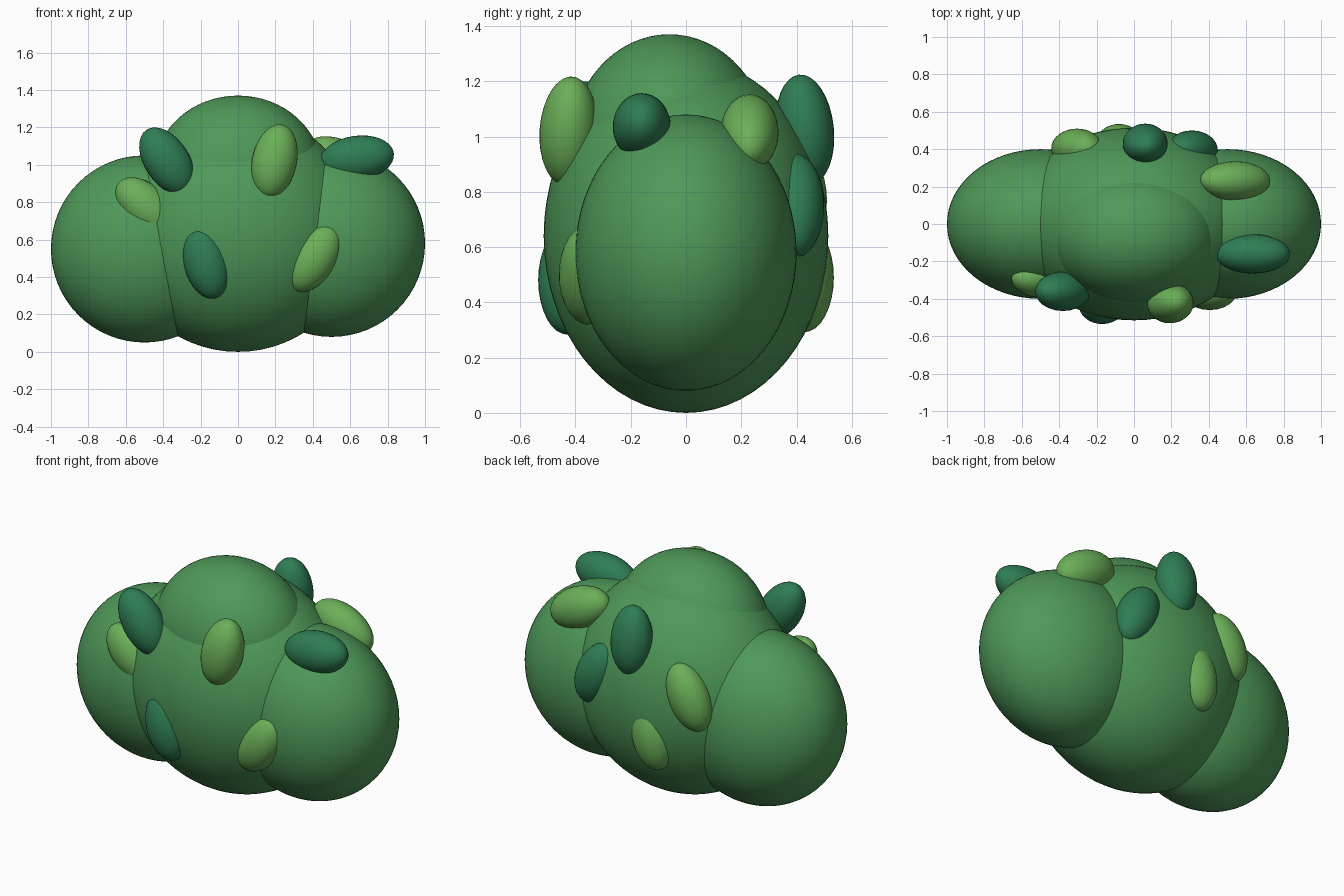
import bpy
from math import radians

cube = bpy.data.objects.get("Cube")
if cube:
    bpy.data.objects.remove(cube, do_unlink=True)


def make_material(name, rgb):
    mat = bpy.data.materials.new(name)
    mat.use_nodes = True
    color = (*rgb, 1.0)
    mat.diffuse_color = color
    bsdf = mat.node_tree.nodes["Principled BSDF"]
    bsdf.inputs["Base Color"].default_value = color
    bsdf.inputs["Roughness"].default_value = 0.8
    return mat


bush_green = make_material("bush green", (0.076, 0.315, 0.098))
dark_green = make_material("dark leaf green", (0.028, 0.205, 0.088))
light_green = make_material("light leaf green", (0.145, 0.43, 0.098))


def ellipsoid(name, center, radii, mat, lean=0, tilt=0, segments=64):
    bpy.ops.mesh.primitive_uv_sphere_add(
        segments=segments, ring_count=segments // 2, radius=1, location=center,
        rotation=(radians(lean), radians(tilt), 0))
    obj = bpy.context.object
    obj.name = name
    obj.scale = radii
    obj.data.materials.append(mat)
    bpy.ops.object.shade_smooth()
    return obj


# Overlapping foliage masses
ellipsoid("middle_foliage", (0, 0, 0.64), (0.65, 0.515, 0.64), bush_green)
ellipsoid("top_foliage", (0, -0.06, 0.96), (0.45, 0.36, 0.41), bush_green)
ellipsoid("right_foliage", (-0.5, 0, 0.55), (0.5, 0.4, 0.5), bush_green)
ellipsoid("left_foliage", (0.5, 0, 0.58), (0.5, 0.4, 0.5), bush_green)

# Leaves: name, material, center, lean about x, tilt about y
leaves = [
    ("front_upper_right_leaf", dark_green, (-0.38, -0.36, 1.02), 0, -33),
    ("front_upper_left_leaf", light_green, (0.195, -0.425, 1.02), -4, 12),
    ("front_side_right_leaf", light_green, (-0.49, -0.29, 0.77), 0, -46),
    ("front_lower_right_leaf", dark_green, (-0.17, -0.43, 0.48), 0, -14),
    ("front_lower_left_leaf", light_green, (0.405, -0.355, 0.5), 0, 33),
    ("top_front_left_leaf", dark_green, (0.635, -0.16, 1.035), 0, 82),
    ("top_back_left_leaf", light_green, (0.54, 0.23, 1.015), 0, -65),
    ("back_upper_leaf", dark_green, (0.06, 0.43, 1.025), 6, 0),
    ("back_side_left_leaf", dark_green, (0.31, 0.395, 0.75), 0, -25),
    ("back_lower_leaf", light_green, (-0.08, 0.43, 0.49), 0, 12),
    ("back_side_right_leaf", light_green, (-0.305, 0.405, 0.77), 0, 25),
]
for name, mat, center, lean, tilt in leaves:
    ellipsoid(name, center, (0.12, 0.105, 0.2), mat, lean, tilt, segments=32)
